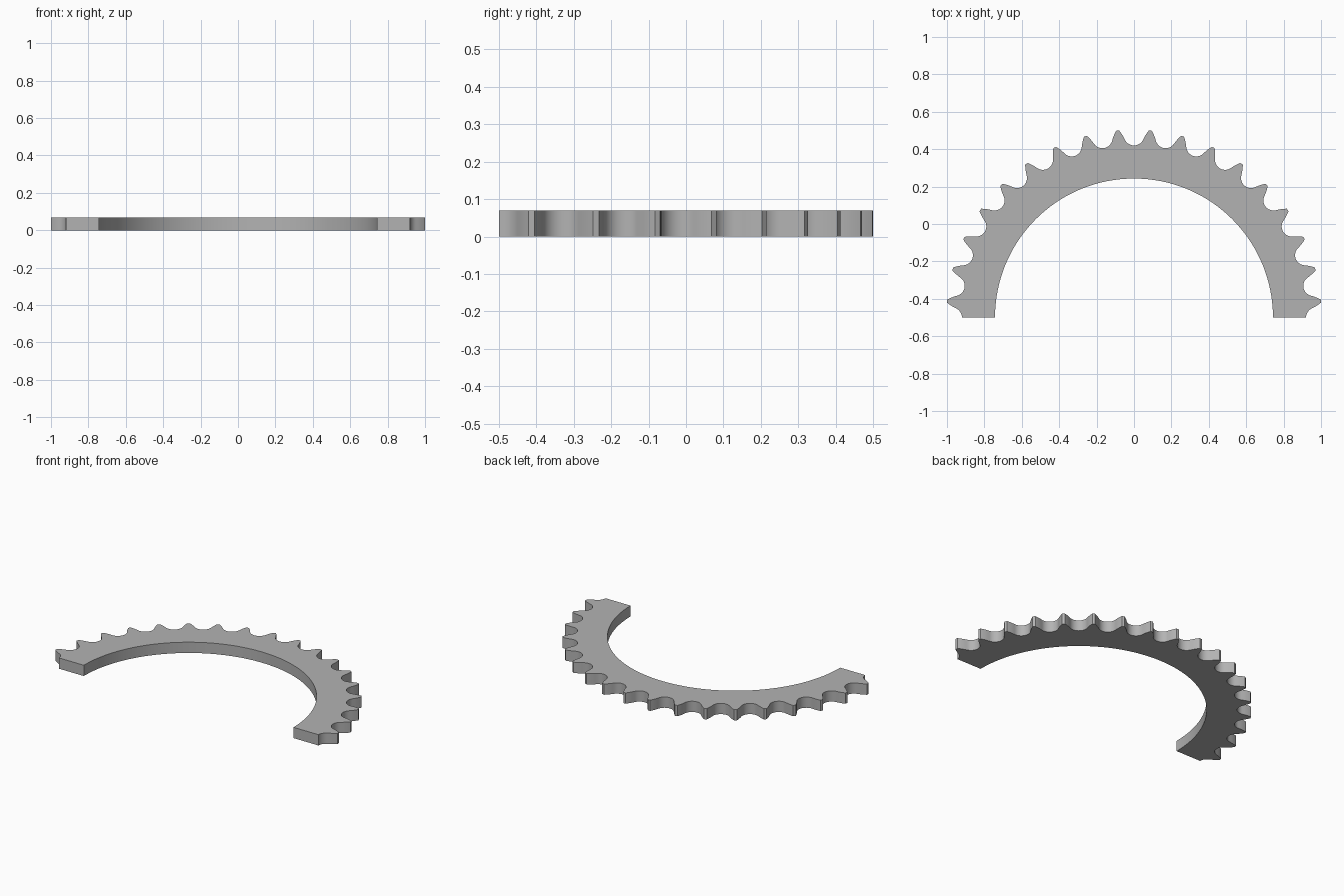
import bpy, bmesh
from math import sin, cos, pi, radians, atan2, hypot
from mathutils import Vector

cube = bpy.data.objects.get("Cube")
if cube:
    bpy.data.objects.remove(cube, do_unlink=True)

TEETH, THICK, CENTRE_Y = 18, 0.069, -0.5
INNER, PITCH_R, SEAT_R, TIP_R = 0.743, 0.974, 0.054, 1.003
STEP = pi / TEETH

steel = bpy.data.materials.new("steel grey")
steel.use_nodes = True
colour = (0.45, 0.45, 0.45, 1)
steel.diffuse_color = colour
steel.node_tree.nodes["Principled BSDF"].inputs["Base Color"].default_value = colour


def half_tooth():
    """Polar points (angle, radius) from valley centre to the tip corner."""
    seat_end = radians(65)
    pts = [Vector((SEAT_R * sin(seat_end * i / 8), PITCH_R - SEAT_R * cos(seat_end * i / 8)))
           for i in range(9)]
    tip_angle = STEP / 2 - 0.008
    start = pts[-1]
    bend = start + 0.028 * Vector((cos(seat_end), sin(seat_end)))
    tip = TIP_R * Vector((sin(tip_angle), cos(tip_angle)))
    for i in range(1, 6):
        t = i / 5
        pts.append(start * (1 - t) ** 2 + bend * 2 * t * (1 - t) + tip * t * t)
    return [(atan2(p.x, p.y), hypot(p.x, p.y)) for p in pts]


# Toothed outline, swept over half a turn from valley to valley
half = half_tooth()
tooth = half + [(STEP - a, r) for a, r in reversed(half)]
outline = [(k * STEP + a, r) for k in range(TEETH) for a, r in tooth[:-1]]
outline.append((pi, tooth[-1][1]))

# Ring face between the bore and the teeth
bm = bmesh.new()


def polar(a, r):
    return bm.verts.new((r * cos(a), r * sin(a) + CENTRE_Y, 0))


rows = [(polar(a, INNER), polar(a, r)) for a, r in outline]
for (i0, o0), (i1, o1) in zip(rows, rows[1:]):
    bm.faces.new((i0, o0, o1, i1))

# Thicken upward
grown = bmesh.ops.extrude_face_region(bm, geom=bm.faces[:], use_keep_orig=True)
top = [g for g in grown["geom"] if isinstance(g, bmesh.types.BMVert)]
bmesh.ops.translate(bm, verts=top, vec=(0, 0, THICK))
bmesh.ops.recalc_face_normals(bm, faces=bm.faces[:])

mesh = bpy.data.meshes.new("half_sprocket_ring")
bm.to_mesh(mesh)
bm.free()
mesh.materials.append(steel)
ring = bpy.data.objects.new("half_sprocket_ring", mesh)
bpy.context.collection.objects.link(ring)

# Smooth curved walls, keep rims and tooth tips crisp
bpy.ops.object.select_all(action="DESELECT")
ring.select_set(True)
bpy.context.view_layer.objects.active = ring
bpy.ops.object.shade_smooth_by_angle(angle=radians(30))
